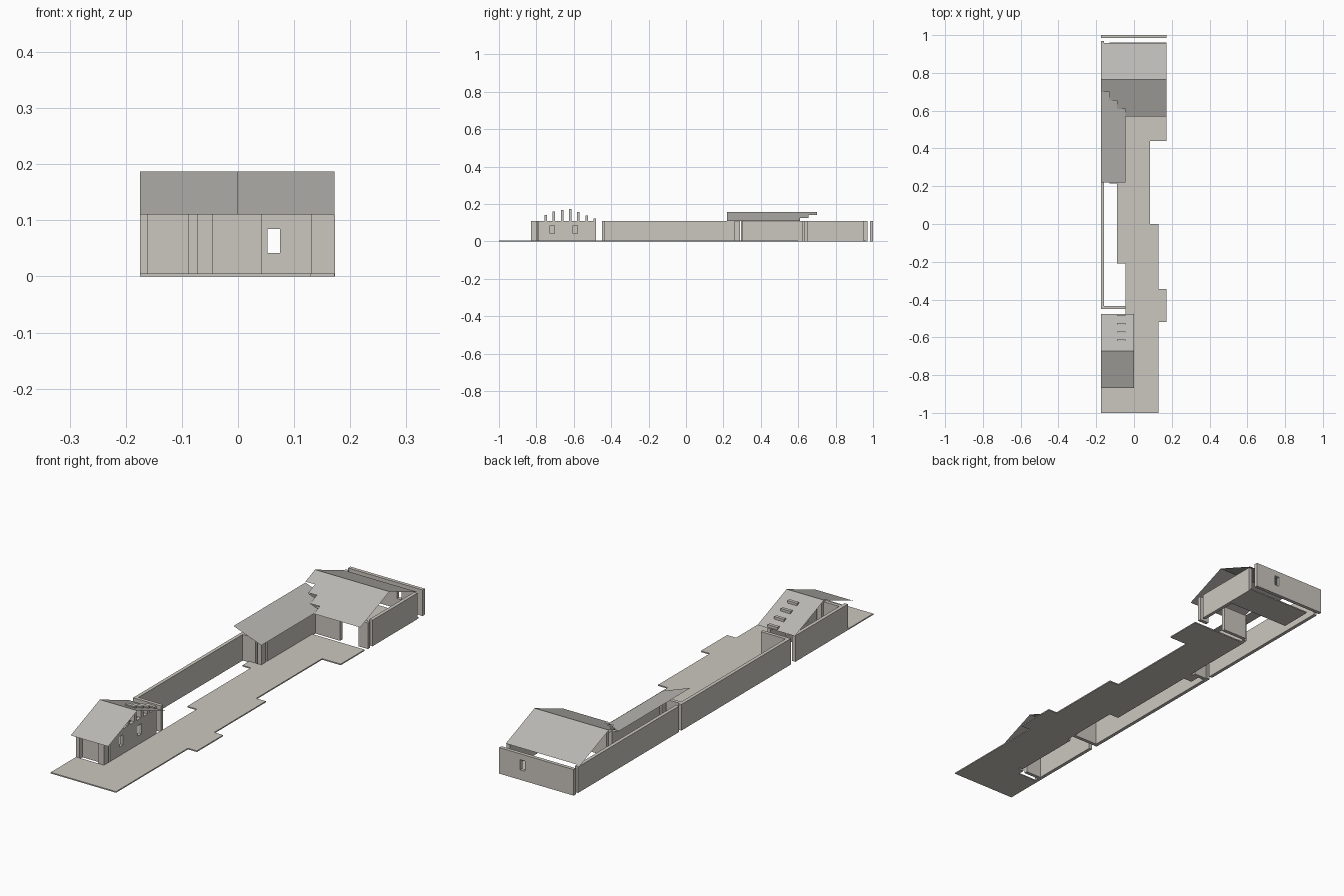
import bpy

if "Cube" in bpy.data.objects:
    bpy.data.objects.remove(bpy.data.objects["Cube"])

H = 0.11        # wall height
T = 0.015       # wall thickness
RIDGE = 0.187   # ridge height


def mesh(name, verts, faces, color=None):
    me = bpy.data.meshes.new(name)
    me.from_pydata(verts, [], faces)
    me.update()
    ob = bpy.data.objects.new(name, me)
    bpy.context.collection.objects.link(ob)
    if color:
        mat = bpy.data.materials.get(color[0])
        if not mat:
            mat = bpy.data.materials.new(color[0])
            mat.diffuse_color = color[1]
            mat.use_nodes = True
            mat.node_tree.nodes["Principled BSDF"].inputs["Base Color"].default_value = mat.diffuse_color
        me.materials.append(mat)
    return ob


STONE = ("stone", (0.60, 0.57, 0.52, 1))
TILE = ("roof_tile", (0.50, 0.49, 0.46, 1))


def prism(name, outline, z0, z1, color=STONE):
    """Extrude a counter-clockwise outline between two heights."""
    n = len(outline)
    verts = [(x, y, z) for z in (z0, z1) for x, y in outline]
    faces = [tuple(reversed(range(n))), tuple(range(n, 2 * n))]
    faces += [(i, (i + 1) % n, n + (i + 1) % n, n + i) for i in range(n)]
    return mesh(name, verts, faces, color)


def box(name, x0, x1, y0, y1, z0=0.0, z1=H):
    return prism(name, [(x0, y0), (x1, y0), (x1, y1), (x0, y1)], z0, z1)


def cut_window(wall, x0, x1, y0, y1):
    cutter = box("window_cutter", x0, x1, y0, y1, 0.042, 0.085)
    cutter.hide_render = True
    cutter.hide_viewport = True
    mod = wall.modifiers.new("window", 'BOOLEAN')
    mod.object = cutter
    mod.operation = 'DIFFERENCE'
    mod.solver = 'EXACT'


def sheet(name, outline, height):
    """Thin sloping roof surface whose height is a function of x and y."""
    return mesh(name, [(x, y, height(x, y)) for x, y in outline],
                [tuple(range(len(outline)))], TILE)


def gable(ridge, half=0.195):
    return lambda x, y: RIDGE - (RIDGE - H) * abs(y - ridge) / half


# Paving
prism("courtyard_paving", [
    (-0.175, -1), (0.13, -1), (0.13, -0.52), (0.172, -0.52), (0.172, -0.345),
    (0.13, -0.345), (0.13, 0), (0.085, 0), (0.085, 0.44), (0.172, 0.44),
    (0.172, 0.6), (-0.09, 0.6), (-0.09, 0.26), (-0.13, 0.26), (-0.13, 0.215),
    (-0.09, 0.215), (-0.09, -0.21), (-0.045, -0.21), (-0.045, -0.83),
    (-0.175, -0.83)], 0, 0.005)
box("rear_paving", -0.13, 0.172, 0.82, 0.96, 0, 0.005)

# Boundary walls
box("left_wall_front", -0.175, -0.16, -0.45, 0.28)
box("left_wall_rear", -0.175, -0.16, 0.295, 0.97)
box("courtyard_end_wall", -0.16, -0.045, -0.45, -0.435)
back = box("rear_wall", -0.175, 0.173, 0.985, 1.0)
cut_window(back, 0.053, 0.075, 0.95, 1.05)

# Front house walls
box("front_house_left_wall", -0.175, -0.16, -0.83, -0.48)
box("front_house_front_wall", -0.16, -0.087, -0.81, -0.795)
side = box("front_house_side_wall", -0.06, -0.045, -0.79, -0.48)
for wy in (-0.715, -0.592):
    cut_window(side, -0.1, 0.0, wy - 0.013, wy + 0.013)
box("front_house_door_jamb", -0.073, -0.045, -0.83, -0.80)

# Stepped blocks under the front house roof
front_h = gable(-0.672, 0.195)
for i in range(7):
    y = -0.750 + i * 0.0437
    top = front_h(0, y) + (0.008 if i > 2 else -0.014)
    box("gable_block", -0.09, -0.045, y - 0.007, y + 0.007, H, top)

# Front house roof
for name, x0, x1, y0, y1 in (
        ("front_house_roof_front", -0.175, 0, -0.867, -0.695),
        ("front_house_ridge_front", -0.175, 0, -0.695, -0.672),
        ("front_house_ridge_back", -0.175, 0, -0.672, -0.65),
        ("front_house_roof_back", -0.175, 0, -0.65, -0.477)):
    sheet(name, [(x0, y0), (x1, y0), (x1, y1), (x0, y1)], front_h)

# Side wing walls
box("wing_front_wall", -0.16, -0.10, 0.26, 0.275)
box("wing_door_post", -0.09, -0.073, 0.26, 0.29)
box("wing_side_wall", -0.088, -0.073, 0.30, 0.62)

# Rear house walls
box("rear_house_front_wall", -0.073, 0.043, 0.62, 0.635)
box("rear_house_front_pier", 0.13, 0.173, 0.62, 0.635)
box("rear_house_right_wall", 0.158, 0.173, 0.65, 0.95)

# Rear house roof, its lower corner stepped around the wing roof
rear_h = gable(0.765, 0.195)
sheet("rear_house_roof_front", [
    (-0.045, 0.57), (0.172, 0.57), (0.172, 0.742), (-0.175, 0.742),
    (-0.175, 0.70), (-0.13, 0.70), (-0.13, 0.655), (-0.09, 0.655),
    (-0.09, 0.61), (-0.045, 0.61)], rear_h)
for name, y0, y1 in (("rear_house_ridge_front", 0.742, 0.765),
                     ("rear_house_ridge_back", 0.765, 0.788),
                     ("rear_house_roof_back", 0.788, 0.957)):
    sheet(name, [(-0.175, y0), (0.172, y0), (0.172, y1), (-0.175, y1)], rear_h)

# Wing roof, one slope falling to the courtyard
sheet("wing_roof", [
    (-0.175, 0.22), (-0.045, 0.22), (-0.045, 0.61), (-0.09, 0.61),
    (-0.09, 0.655), (-0.13, 0.655), (-0.13, 0.70), (-0.175, 0.70)],
    lambda x, y: H + 0.047 * (-0.045 - x) / 0.13)
